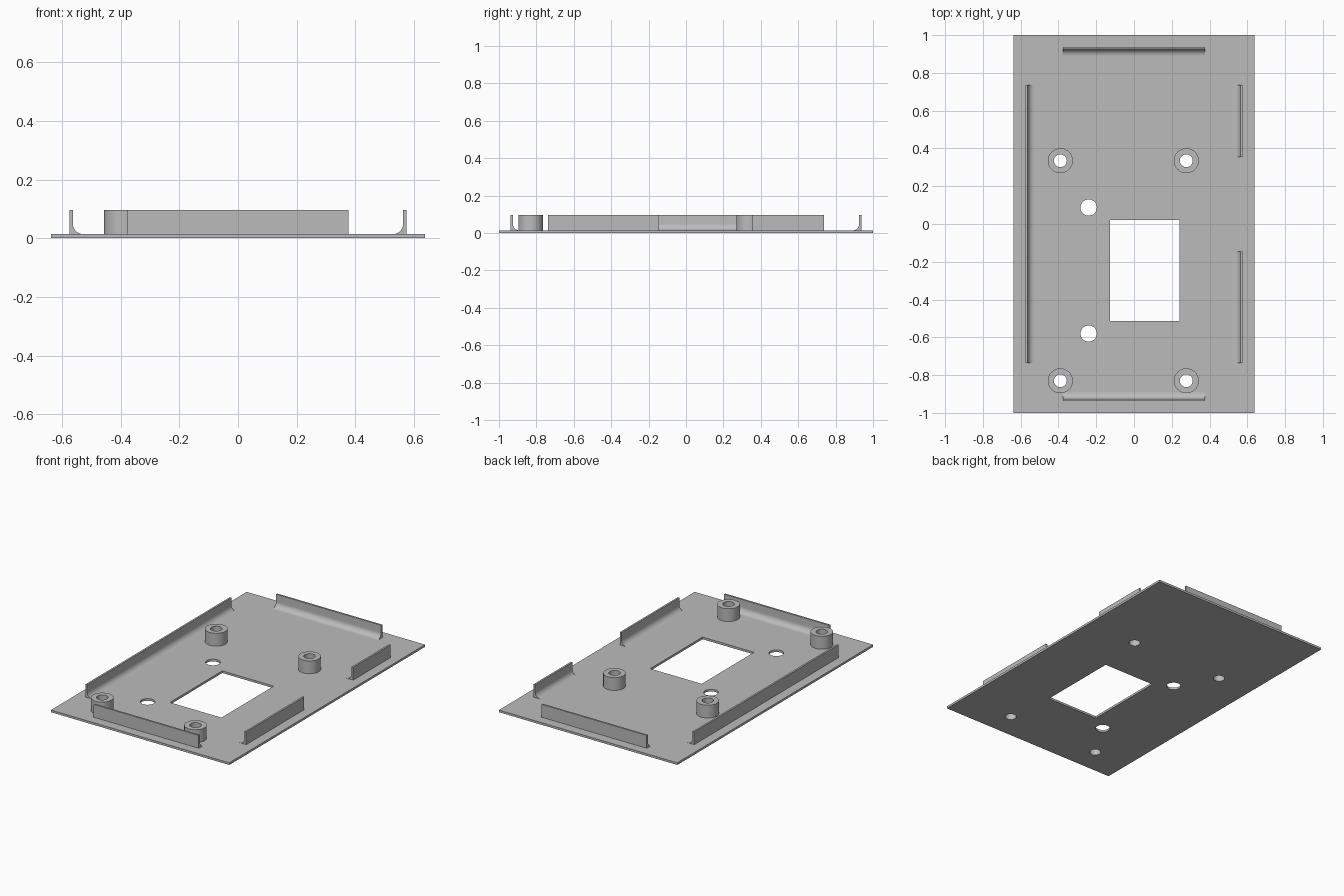
import bpy, bmesh, math
from mathutils import Matrix, Vector

cube = bpy.data.objects.get("Cube")
if cube:
    bpy.data.objects.remove(cube, do_unlink=True)

GREY = (0.5, 0.5, 0.5, 1)
grey = bpy.data.materials.new("plain grey")
grey.use_nodes = True
grey.diffuse_color = GREY
grey.node_tree.nodes["Principled BSDF"].inputs["Base Color"].default_value = GREY

PLATE = 0.014   # plate thickness
TOP = 0.097     # top of walls and standoffs


def circle(x, y, r, n=48):
    return [(x + r * math.cos(math.tau * i / n), y + r * math.sin(math.tau * i / n))
            for i in range(n)]


def rect(x0, x1, y0, y1):
    return [(x0, y0), (x1, y0), (x1, y1), (x0, y1)]


def extruded(name, loops, z0, z1, matrix=Matrix()):
    """Fill 2D loops (inner ones become holes), extrude from z0 to z1, then place."""
    curve = bpy.data.curves.new(name, 'CURVE')
    curve.dimensions = '2D'
    curve.fill_mode = 'BOTH'
    curve.extrude = (z1 - z0) / 2
    for loop in loops:
        spline = curve.splines.new('POLY')
        spline.points.add(len(loop) - 1)
        for point, (x, y) in zip(spline.points, loop):
            point.co = (x, y, 0, 1)
        spline.use_cyclic_u = True
    temp = bpy.data.objects.new(name + " outline", curve)
    bpy.context.collection.objects.link(temp)
    graph = bpy.context.evaluated_depsgraph_get()
    mesh = bpy.data.meshes.new_from_object(temp.evaluated_get(graph))
    bpy.data.objects.remove(temp, do_unlink=True)

    bm = bmesh.new()
    bm.from_mesh(mesh)
    bmesh.ops.remove_doubles(bm, verts=bm.verts, dist=1e-5)
    bmesh.ops.transform(bm, verts=bm.verts,
                        matrix=matrix @ Matrix.Translation((0, 0, (z0 + z1) / 2)))
    bmesh.ops.recalc_face_normals(bm, faces=bm.faces)
    bm.to_mesh(mesh)
    bm.free()
    mesh.name = name
    mesh.materials.clear()
    mesh.materials.append(grey)
    mesh.shade_smooth()
    mesh.set_sharp_from_angle(angle=math.radians(30))
    obj = bpy.data.objects.new(name, mesh)
    bpy.context.collection.objects.link(obj)
    return obj


# Base plate with window, screw holes and standoff bores
posts = {"back_right": (-0.39, 0.335), "back_left": (0.277, 0.335),
         "front_right": (-0.39, -0.83), "front_left": (0.277, -0.83)}
BORE, POST = 0.034, 0.066
holes = [circle(-0.24, y, 0.043) for y in (0.087, -0.58)]
holes += [circle(x, y, BORE) for x, y in posts.values()]
window = rect(-0.127, 0.241, -0.513, 0.021)
extruded("base_plate", [rect(-0.638, 0.638, -1, 1), window] + holes, 0, PLATE)

# Hollow standoffs
for side, (x, y) in posts.items():
    extruded(side + "_standoff", [circle(x, y, POST), circle(x, y, BORE)], PLATE, TOP)

# Wall section: u points inward from the outer face, v points up, with a fillet at the foot
THICK, FILLET = 0.012, 0.036
section = [(0, PLATE), (0, TOP), (THICK, TOP)]
for i in range(13):
    a = math.pi / 2 * i / 12
    section.append((THICK + FILLET * (1 - math.cos(a)), PLATE + FILLET * (1 - math.sin(a))))


def wall(name, inward, distance, start, end):
    u, v = Vector((*inward, 0)), Vector((0, 0, 1))
    along = Vector((abs(inward[1]), abs(inward[0]), 0))
    matrix = Matrix((u, v, along)).transposed().to_4x4()
    matrix.translation = -u * distance
    extruded(name, [section], start, end, matrix)


wall("right_wall", (1, 0), 0.575, -0.737, 0.737)
wall("left_wall_front", (-1, 0), 0.575, -0.737, -0.145)
wall("left_wall_back", (-1, 0), 0.575, 0.355, 0.737)
wall("front_wall", (0, 1), 0.938, -0.376, 0.376)
wall("back_wall", (0, -1), 0.938, -0.376, 0.376)
